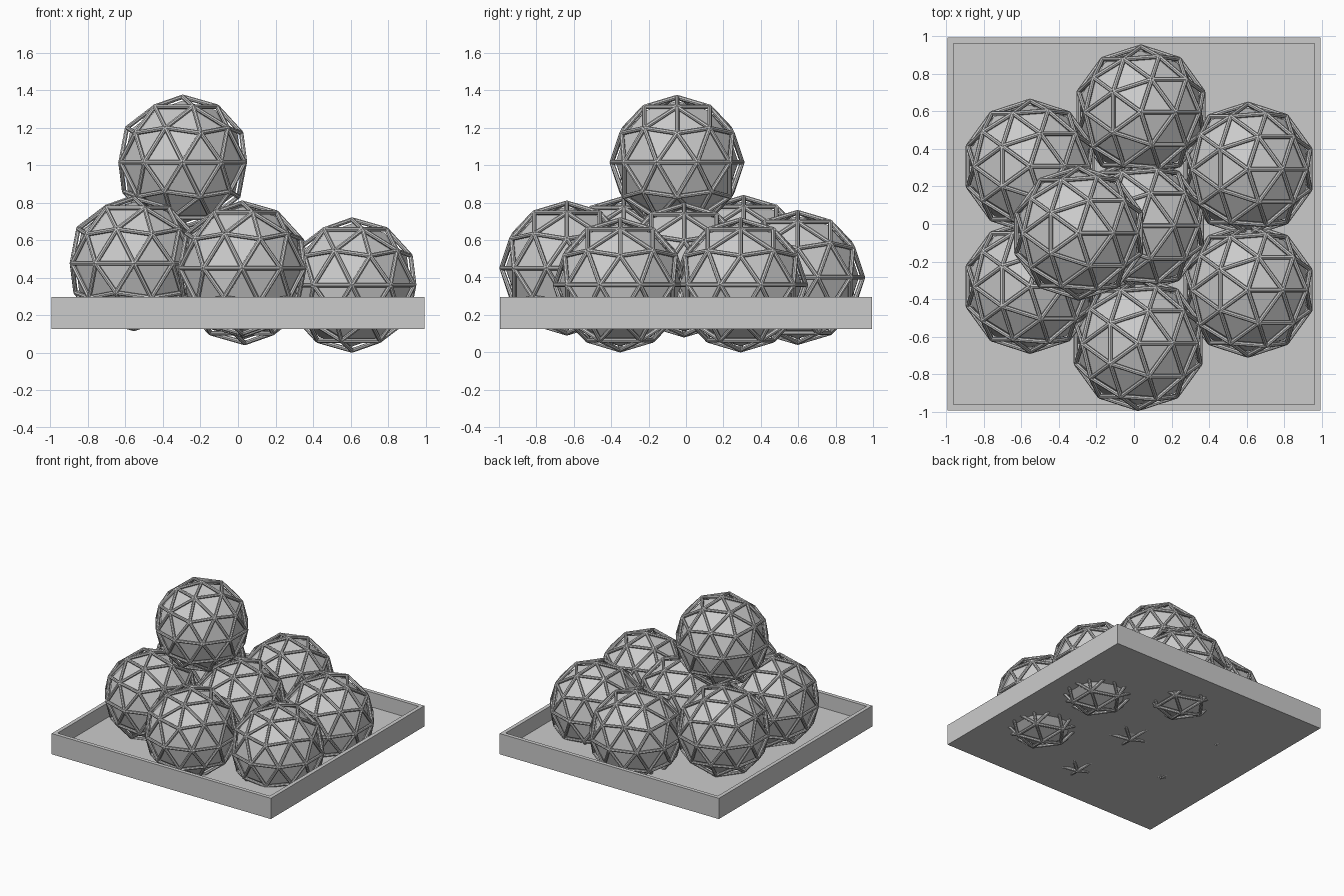
import bpy, bmesh
from mathutils import Matrix, Vector

if "Cube" in bpy.data.objects:
    bpy.data.objects.remove(bpy.data.objects["Cube"])

BODY_R, CAGE_R, STRUT_R = 0.328, 0.349, 0.012


def mesh_object(name, bm, loc=(0, 0, 0)):
    mesh = bpy.data.meshes.new(name)
    bm.to_mesh(mesh)
    bm.free()
    ob = bpy.data.objects.new(name, mesh)
    ob.location = loc
    bpy.context.collection.objects.link(ob)
    return ob


# Square tray with a thin rim and a recessed floor
bm = bmesh.new()
bmesh.ops.create_cube(bm, size=1, matrix=Matrix.Translation((0, 0, 0.21)) @ Matrix.Diagonal((1.99, 1.99, 0.17, 1)))
bm.normal_update()
top = max(bm.faces, key=lambda f: f.normal.z)
bmesh.ops.inset_region(bm, faces=[top], thickness=0.045)
inner = bmesh.ops.extrude_face_region(bm, geom=[top])
bmesh.ops.translate(bm, verts=[v for v in inner["geom"] if isinstance(v, bmesh.types.BMVert)], vec=(0, 0, -0.12))
if top.is_valid:
    bmesh.ops.delete(bm, geom=[top], context='FACES_ONLY')
bmesh.ops.recalc_face_normals(bm, faces=bm.faces[:])
mesh_object("tray", bm)

# Faceted ball body
bm = bmesh.new()
bmesh.ops.create_icosphere(bm, subdivisions=2, radius=BODY_R)
body = mesh_object("ball_body", bm)

# Cage of thin round struts, one along each edge of a slightly larger ball
guide = bmesh.new()
bmesh.ops.create_icosphere(guide, subdivisions=2, radius=CAGE_R)
bm = bmesh.new()
for e in guide.edges:
    a, b = e.verts[0].co, e.verts[1].co
    rot = (b - a).to_track_quat('Z', 'Y').to_matrix().to_4x4()
    bmesh.ops.create_cone(bm, cap_ends=True, segments=8, radius1=STRUT_R, radius2=STRUT_R,
                          depth=(b - a).length, matrix=Matrix.Translation((a + b) / 2) @ rot)
guide.free()
cage = mesh_object("ball_cage", bm)

# Heap: seven balls lying in the tray and one on top
spots = [(0.022, -0.637, 0.45), (0.037, 0.597, 0.40), (0.03, -0.01, 0.44),
         (0.608, 0.292, 0.36), (0.608, -0.352, 0.36),
         (-0.554, 0.308, 0.48), (-0.554, -0.332, 0.475),
         (-0.295, -0.048, 1.015)]
for i, p in enumerate(spots):
    for part in (body, cage):
        ob = part if i == 0 else part.copy()
        if i:
            bpy.context.collection.objects.link(ob)
        ob.location = Vector(p)
        ob.name = f"{part.data.name}_{i + 1}"
